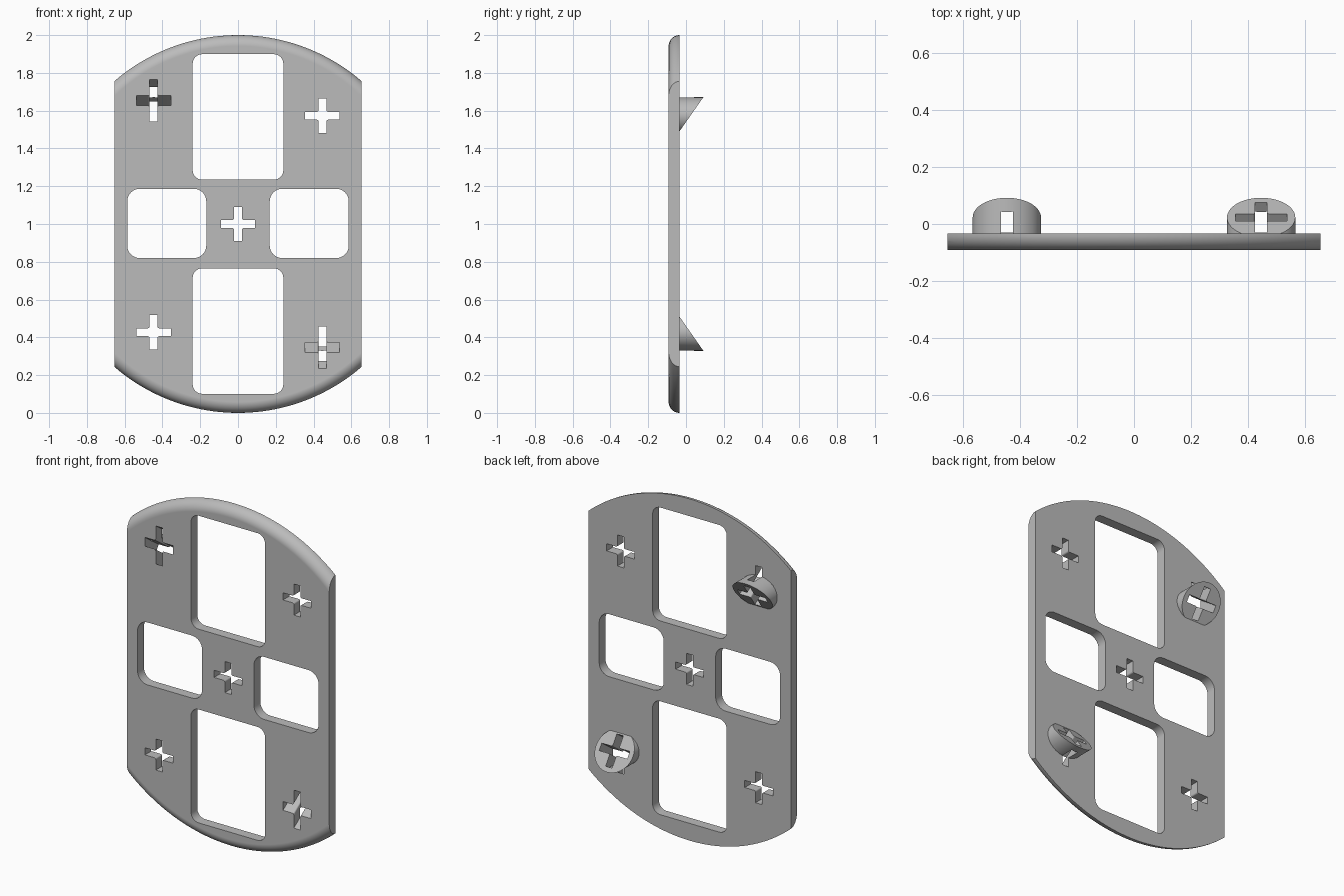
import bpy, bmesh
from math import sin, cos, pi, radians
from mathutils import Vector, Matrix

cube = bpy.data.objects.get("Cube")
if cube:
    bpy.data.objects.remove(cube)

FRONT, BACK = -0.092, -0.034      # plate faces along y
TILT = radians(35)                # slope of the boss faces
CENTRE = Vector((0, 0, 1))

grey = bpy.data.materials.new("plain grey")
grey.use_nodes = True
grey.diffuse_color = (0.5, 0.5, 0.5, 1)
grey.node_tree.nodes["Principled BSDF"].inputs["Base Color"].default_value = (0.5, 0.5, 0.5, 1)


def make_object(name, bm):
    bmesh.ops.recalc_face_normals(bm, faces=bm.faces)
    mesh = bpy.data.meshes.new(name)
    bm.to_mesh(mesh)
    bm.free()
    mesh.materials.append(grey)
    obj = bpy.data.objects.new(name, mesh)
    bpy.context.collection.objects.link(obj)
    return obj


def loft(name, rings):
    """Closed solid through a list of matching rings."""
    bm = bmesh.new()
    loops = [[bm.verts.new(p) for p in ring] for ring in rings]
    n = len(loops[0])
    for a, b in zip(loops, loops[1:]):
        for i in range(n):
            j = (i + 1) % n
            bm.faces.new((a[i], a[j], b[j], b[i]))
    bm.faces.new(loops[0])
    bm.faces.new(loops[-1])
    return make_object(name, bm)


def arc(cx, cz, r, start, sweep, steps):
    return [(cx + r * cos(start + sweep * i / steps), cz + r * sin(start + sweep * i / steps))
            for i in range(steps + 1)]


def prism(name, outline, matrix, y0=-0.3, y1=0.3):
    return loft(name, [[matrix @ Vector((x, y, z)) for x, z in outline] for y in (y0, y1)])


def rounded_rect(w, h, r):
    pts = []
    for k, (sx, sz) in enumerate(((1, 1), (-1, 1), (-1, -1), (1, -1))):
        pts += arc(sx * (w - r), sz * (h - r), r, k * pi / 2, pi / 2, 8)
    return pts


def cross_outline(reach=0.091, half=0.021, r=0.009):
    pts = []
    for k in range(4):
        c, s = round(cos(k * pi / 2)), round(sin(k * pi / 2))
        arm = [(reach, -half), (reach, half)]
        arm += arc(half + r, half + r, r, -pi / 2, -pi / 2, 4)
        pts += [(x * c - z * s, x * s + z * c) for x, z in arm]
    return pts


def boolean(target, other, operation):
    mod = target.modifiers.new(other.name, 'BOOLEAN')
    mod.operation, mod.solver, mod.object = operation, 'EXACT', other
    bpy.context.view_layer.objects.active = target
    bpy.ops.object.modifier_apply(modifier=mod.name)
    bpy.data.objects.remove(other)


# Plate: disc with a rounded front rim, trimmed flat on both sides
depth = BACK - FRONT
rim = [(1.0 - depth * (1 - cos(a)), BACK - depth * sin(a))
       for a in (pi / 2 * i / 10 for i in range(11))]
angles = [2 * pi * i / 192 for i in range(192)]
plate = loft("plate", [[(r * cos(a), y, 1 + r * sin(a)) for a in angles] for r, y in rim])
bm = bmesh.new()
bm.from_mesh(plate.data)
for side in (-1, 1):
    cut = bmesh.ops.bisect_plane(bm, geom=bm.verts[:] + bm.edges[:] + bm.faces[:], dist=1e-6,
                                 plane_co=(side * 0.655, 0, 0), plane_no=(side, 0, 0),
                                 clear_outer=True)
    bmesh.ops.contextual_create(
        bm, geom=[e for e in cut["geom_cut"] if isinstance(e, bmesh.types.BMEdge)])
bmesh.ops.recalc_face_normals(bm, faces=bm.faces)
bm.to_mesh(plate.data)
bm.free()

# Windows above, below and on each side of the centre
for sign in (-1, 1):
    tall = Matrix.Translation(CENTRE + Vector((0, 0, sign * 0.567)))
    boolean(plate, prism("tall_window", rounded_rect(0.24, 0.332, 0.05), tall), 'DIFFERENCE')
    wide = Matrix.Translation(CENTRE + Vector((sign * 0.377, 0, 0.003)))
    boolean(plate, prism("side_window", rounded_rect(0.209, 0.183, 0.065), wide), 'DIFFERENCE')

# Straight cross holes
for x, z in ((0, 0), (0.447, 0.573), (-0.447, -0.573)):
    place = Matrix.Translation(CENTRE + Vector((x, 0, z)))
    boolean(plate, prism("cross_hole", cross_outline(), place), 'DIFFERENCE')

# Sloped bosses, each with a cross hole square to its sloped face
R = 0.12
for sign in (-1, 1):
    mid = CENTRE + Vector((-sign * 0.447, 0.092 - R * sin(TILT), sign * 0.573))
    turns = [2 * pi * i / 64 for i in range(64)]
    top = [mid + Vector((R * cos(a), R * sin(TILT) * sin(a), sign * R * cos(TILT) * sin(a)))
           for a in turns]
    base = [Vector((p.x, BACK - 0.02, p.z)) for p in top]
    boolean(plate, loft("sloped_boss", [base, top]), 'UNION')
    tilted = Matrix.Translation(mid) @ Matrix.Rotation(-sign * TILT, 4, 'X')
    boolean(plate, prism("tilted_cross_hole", cross_outline(), tilted), 'DIFFERENCE')

# Smooth shading with crisp edges
bpy.ops.object.select_all(action='DESELECT')
plate.select_set(True)
bpy.context.view_layer.objects.active = plate
bpy.ops.object.shade_smooth_by_angle(angle=radians(30))
weighted = plate.modifiers.new("even_shading", 'WEIGHTED_NORMAL')
weighted.keep_sharp = True
